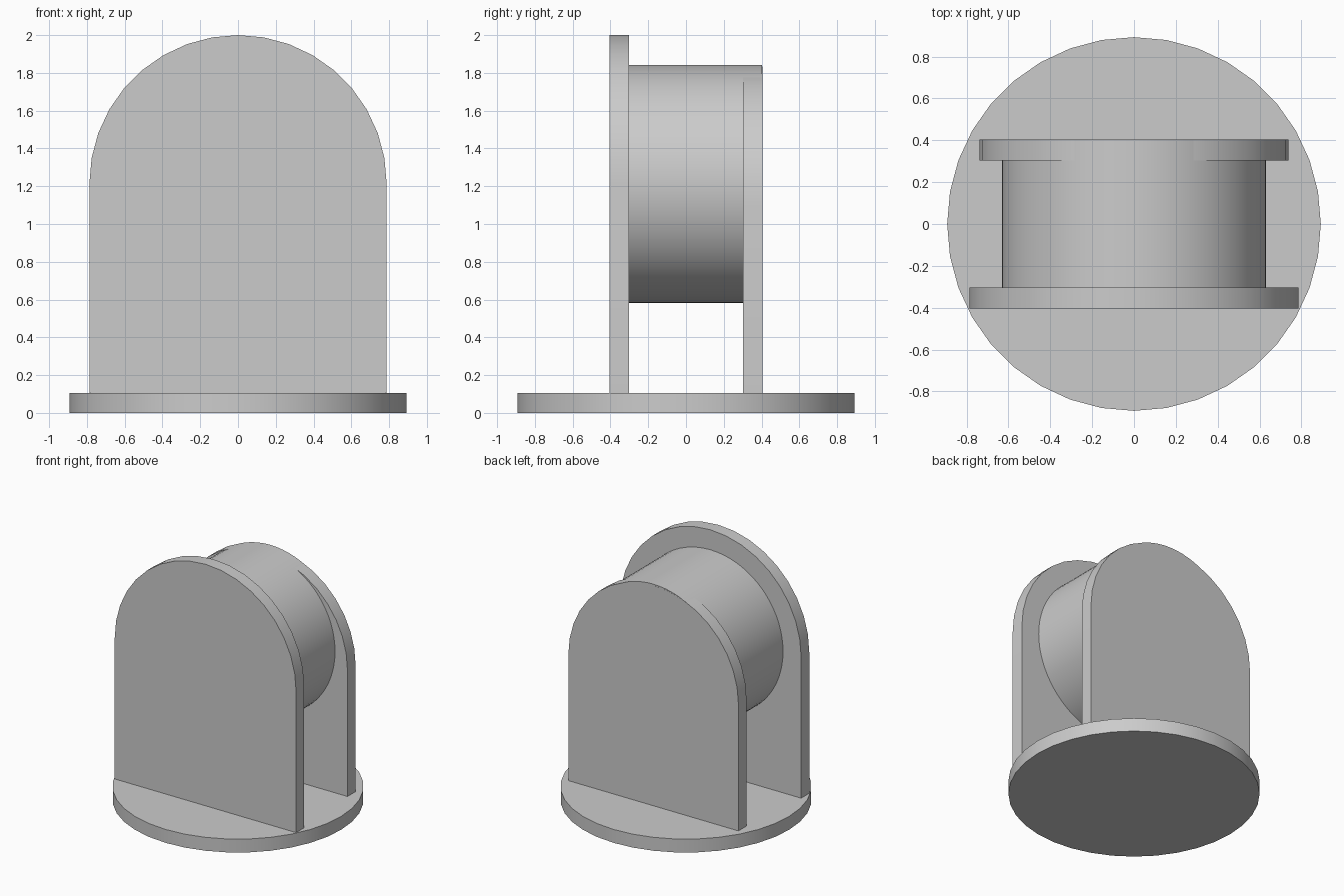
import bpy
import bmesh
from math import cos, sin, pi, radians

cube = bpy.data.objects.get("Cube")
if cube:
    bpy.data.objects.remove(cube)

SIDES = 36
BASE_TOP = 0.105
AXIS_Z = 1.213

grey = bpy.data.materials.new("light grey")
grey.use_nodes = True
colour = (0.6, 0.6, 0.6, 1)
grey.diffuse_color = colour
grey.node_tree.nodes["Principled BSDF"].inputs["Base Color"].default_value = colour


def extrude_profile(name, points, depth):
    """Fill a closed 3D outline and extrude it along the depth vector."""
    bm = bmesh.new()
    face = bm.faces.new([bm.verts.new(p) for p in points])
    result = bmesh.ops.extrude_face_region(bm, geom=[face], use_keep_orig=True)
    moved = [v for v in result["geom"] if isinstance(v, bmesh.types.BMVert)]
    bmesh.ops.translate(bm, verts=moved, vec=depth)
    bmesh.ops.recalc_face_normals(bm, faces=bm.faces)
    mesh = bpy.data.meshes.new(name)
    bm.to_mesh(mesh)
    bm.free()
    mesh.materials.append(grey)
    obj = bpy.data.objects.new(name, mesh)
    bpy.context.collection.objects.link(obj)
    bpy.ops.object.select_all(action="DESELECT")
    obj.select_set(True)
    bpy.context.view_layer.objects.active = obj
    bpy.ops.object.shade_smooth_by_angle(angle=radians(30))
    return obj


def arc(radius, sweep, steps):
    return [(radius * cos(sweep * i / steps), radius * sin(sweep * i / steps))
            for i in range(steps + 1)]


def arched_plate(name, radius, centre_z, y_front, y_back):
    """Upright plate with straight sides and a half-round top."""
    outline = [(x, y_front, centre_z + z) for x, z in arc(radius, pi, SIDES // 2)]
    outline += [(-radius, y_front, BASE_TOP), (radius, y_front, BASE_TOP)]
    extrude_profile(name, outline, (0, y_back - y_front, 0))


# Round base
ring = arc(0.893, 2 * pi, SIDES)[:-1]
extrude_profile("round_base", [(x, y, 0) for x, y in ring], (0, 0, BASE_TOP))

# Tall front plate and smaller back plate
arched_plate("front_plate", 0.787, AXIS_Z, -0.404, -0.303)
arched_plate("back_plate", 0.738, 1.096, 0.303, 0.404)

# Drum between the plates, its crown just showing over the back plate
ring = arc(0.63, 2 * pi, 2 * SIDES)[:-1]
extrude_profile("drum", [(x, -0.303, AXIS_Z + z) for x, z in ring], (0, 0.706, 0))
